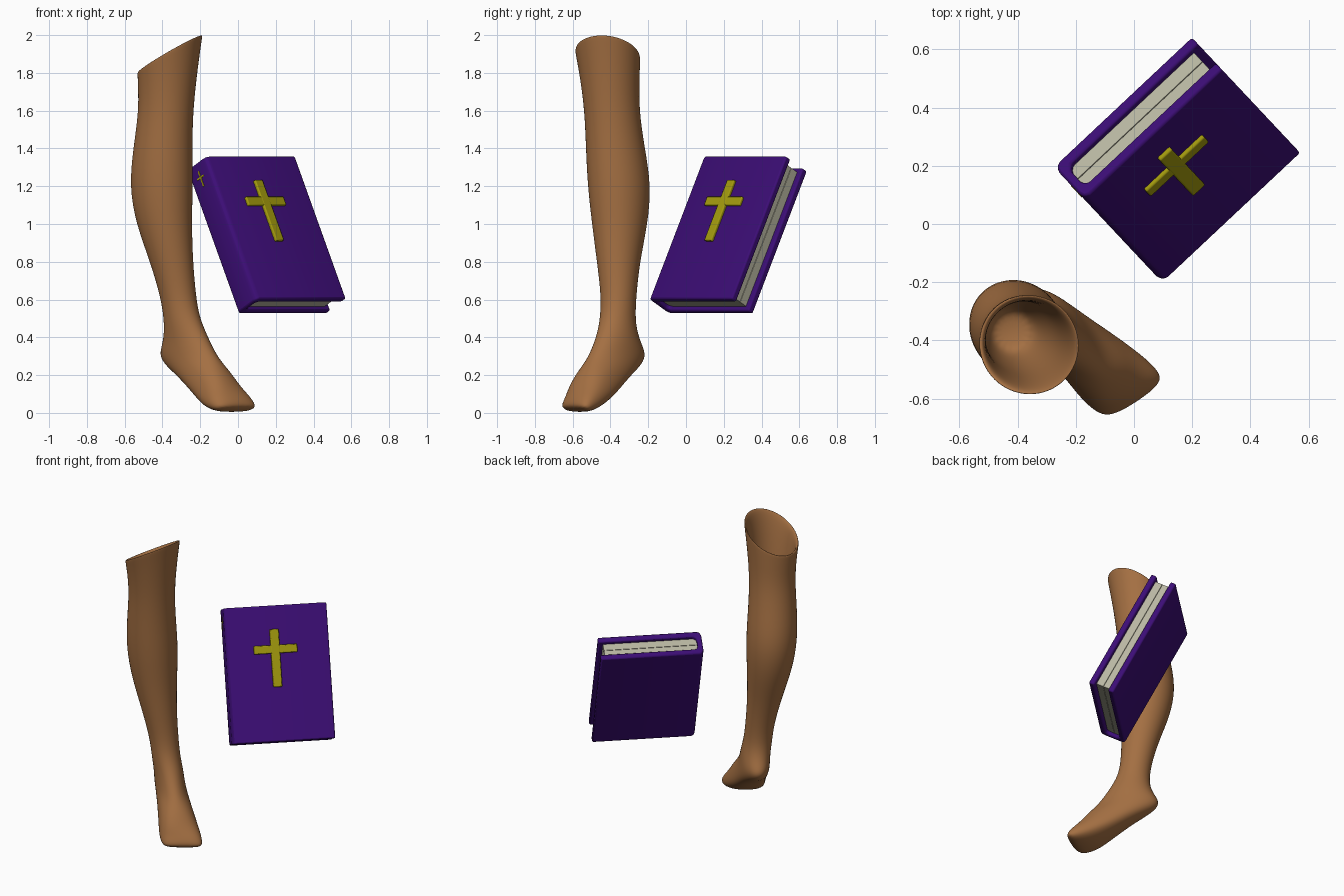
import bpy, bmesh
from math import cos, sin, pi, copysign, radians
from mathutils import Matrix, Vector

if "Cube" in bpy.data.objects:
    bpy.data.objects.remove(bpy.data.objects["Cube"])


def material(name, rgb):
    m = bpy.data.materials.new(name)
    m.diffuse_color = (*rgb, 1)
    m.use_nodes = True
    m.node_tree.nodes["Principled BSDF"].inputs["Base Color"].default_value = m.diffuse_color
    return m


SKIN = material("skin", (0.37, 0.16, 0.055))
PURPLE = material("purple_cover", (0.045, 0.004, 0.18))
PAPER = material("paper", (0.48, 0.47, 0.36))
GOLD = material("gold", (0.36, 0.32, 0.004))


def finish(bm, name, mat):
    bmesh.ops.recalc_face_normals(bm, faces=bm.faces)
    me = bpy.data.meshes.new(name)
    bm.to_mesh(me)
    bm.free()
    ob = bpy.data.objects.new(name, me)
    bpy.context.collection.objects.link(ob)
    me.materials.append(mat)
    return ob


def smooth(ob, angle):
    bpy.ops.object.select_all(action='DESELECT')
    ob.select_set(True)
    bpy.context.view_layer.objects.active = ob
    bpy.ops.object.shade_smooth_by_angle(angle=angle)


# Leg: oval rings in a plane turned 45 degrees, top to toe.
# (front f, front z, back f, back z, half width, side offset, slant)
CAVITY = [  # hollow inside of the cut top, floor first
    (0.020, 1.20, -0.090, 1.20, 0.055, -0.556, 0),
    (0.055, 1.24, -0.122, 1.24, 0.088, -0.556, 0),
    (0.100, 1.42, -0.135, 1.42, 0.117, -0.552, 0),
    (0.137, 1.62, -0.122, 1.62, 0.126, -0.548, 0.1),
    (0.168, 1.80, -0.116, 1.80, 0.140, -0.548, 0.6),
    (0.195, 1.890, -0.117, 1.890, 0.153, -0.548, 1.0),
]
OUTSIDE = [
    (0.213, 1.905, -0.135, 1.905, 0.171, -0.548, 1.0),
    (0.211, 1.890, -0.136, 1.890, 0.170, -0.548, 1.0),
    (0.185, 1.78, -0.138, 1.78, 0.156, -0.548, 0.6),
    (0.155, 1.60, -0.140, 1.60, 0.142, -0.548, 0.1),
    (0.143, 1.40, -0.178, 1.40, 0.153, -0.546, 0),
    (0.137, 1.20, -0.215, 1.20, 0.162, -0.537, 0),
    (0.124, 1.00, -0.184, 1.00, 0.142, -0.525, 0),
    (0.122, 0.80, -0.113, 0.80, 0.110, -0.502, 0),
    (0.124, 0.62, -0.064, 0.60, 0.090, -0.475, 0),
    (0.145, 0.51, -0.052, 0.46, 0.088, -0.465, 0),
    (0.190, 0.42, -0.085, 0.37, 0.090, -0.450, 0),
    (0.240, 0.34, -0.125, 0.31, 0.092, -0.445, 0),
    (0.285, 0.28, -0.090, 0.255, 0.095, -0.440, 0),
    (0.335, 0.22, 0.030, 0.19, 0.103, -0.435, 0),
    (0.383, 0.15, 0.150, 0.10, 0.118, -0.430, 0),
    (0.418, 0.095, 0.260, 0.03, 0.128, -0.425, 0),
    (0.440, 0.055, 0.350, 0.004, 0.124, -0.423, 0),
    (0.438, 0.030, 0.400, 0.006, 0.100, -0.420, 0),
]
SIDES = 16
R = 0.7071
bm = bmesh.new()
rows = []
for ff, zf, fb, zb, half, s0, slant in CAVITY + OUTSIDE:
    p = 0.8 if zf < 0.25 else 1           # squarer foot
    skew = 0.2 if zf < 0.12 else 0        # slanted toe line
    row = []
    for i in range(SIDES):
        t = 2 * pi * i / SIDES
        c = copysign(abs(cos(t)) ** p, cos(t)) * 1.02
        s = copysign(abs(sin(t)) ** p, sin(t)) * 1.02
        side = s0 + s * half
        f = (ff + fb) / 2 + c * (ff - fb) / 2 + skew * s * half
        z = (zf + zb) / 2 + c * (zf - zb) / 2
        x, y = R * (f + side), R * (side - f)
        z += slant * (0.57 * (x + 0.36) - 0.1 * (y + 0.41))
        row.append(bm.verts.new((x, y, max(z, 0))))
    rows.append(row)
for a, b in zip(rows, rows[1:]):
    for i in range(SIDES):
        j = (i + 1) % SIDES
        bm.faces.new((a[i], a[j], b[j], b[i]))
bm.faces.new(rows[0])
bm.faces.new(rows[-1])
leg = finish(bm, "lower_leg", SKIN)
sub = leg.modifiers.new("smooth", 'SUBSURF')
sub.levels = sub.render_levels = 2
leg.data.polygons.foreach_set("use_smooth", [True] * len(leg.data.polygons))

# Book frame: x along width, -y out of the front cover, z up the cover
TURN = Matrix.Rotation(radians(-1.8), 3, 'Z')
wide = TURN @ Vector((1, 1, 0)).normalized()
up = TURN @ Vector((-0.328, 0.328, 0.886)).normalized()
back = up.cross(wide)
BOOK = Matrix((wide, back, up)).transposed().to_4x4()
BOOK.translation = (0.148, 0.22, 0.942)


def slab(name, profile, z0, z1, mat, bevel):
    """Extrude an x-y profile along the book's height."""
    bm = bmesh.new()
    face = bm.faces.new([bm.verts.new((x, y, z0)) for x, y in profile])
    ext = bmesh.ops.extrude_face_region(bm, geom=[face])
    bmesh.ops.translate(bm, vec=(0, 0, z1 - z0),
                        verts=[v for v in ext["geom"] if isinstance(v, bmesh.types.BMVert)])
    if not face.is_valid or len(bm.faces) == len(profile) + 1:
        bmesh.ops.holes_fill(bm, edges=bm.edges)
    ob = finish(bm, name, mat)
    ob.matrix_world = BOOK
    bv = ob.modifiers.new("bevel", 'BEVEL')
    bv.width, bv.segments, bv.limit_method = bevel, 2, 'ANGLE'
    smooth(ob, 0.6)
    return ob


def rect(x0, x1, y0, y1):
    return [(x0, y0), (x1, y0), (x1, y1), (x0, y1)]


# Cover: two boards joined by a rounded spine
W, T, H, B = 0.325, 0.087, 0.426, 0.038
slab("book_cover", [(W, -T), (W, -T + B), (-W + 0.05, -T + B), (-W + 0.032, -T + B + 0.018),
                    (-W + 0.032, T - B - 0.018), (-W + 0.05, T - B), (W, T - B), (W, T),
                    (-W + 0.025, T), (-W + 0.007, T - 0.009), (-W, T - 0.03),
                    (-W, -T + 0.03), (-W + 0.007, -T + 0.009), (-W + 0.025, -T)],
     -H, H, PURPLE, 0.009)

# Pages: two halves with a fine parting line
for name, k in (("front_pages", -1), ("back_pages", 1)):
    slab(name, [(-W + 0.03, 0.001 * k), (W - 0.03, 0.001 * k), (W - 0.03, (T - B) * k),
                (-W + 0.05, (T - B) * k), (-W + 0.03, (T - B - 0.018) * k)],
         -H + 0.025, H - 0.025, PAPER, 0.001)

# Raised cross on the front cover
slab("cover_cross_upright", rect(-0.045, 0.012, -T - 0.016, -T + 0.01), -0.085, 0.277, GOLD, 0.006)
slab("cover_cross_arms", rect(-0.152, 0.122, -T - 0.015, -T + 0.01), 0.126, 0.178, GOLD, 0.006)

# Small cross on the spine
slab("spine_cross_upright", rect(-W - 0.002, -W + 0.01, -0.005, 0.005), 0.29, 0.38, GOLD, 0.001)
slab("spine_cross_arms", rect(-W - 0.002, -W + 0.01, -0.028, 0.028), 0.338, 0.348, GOLD, 0.001)
